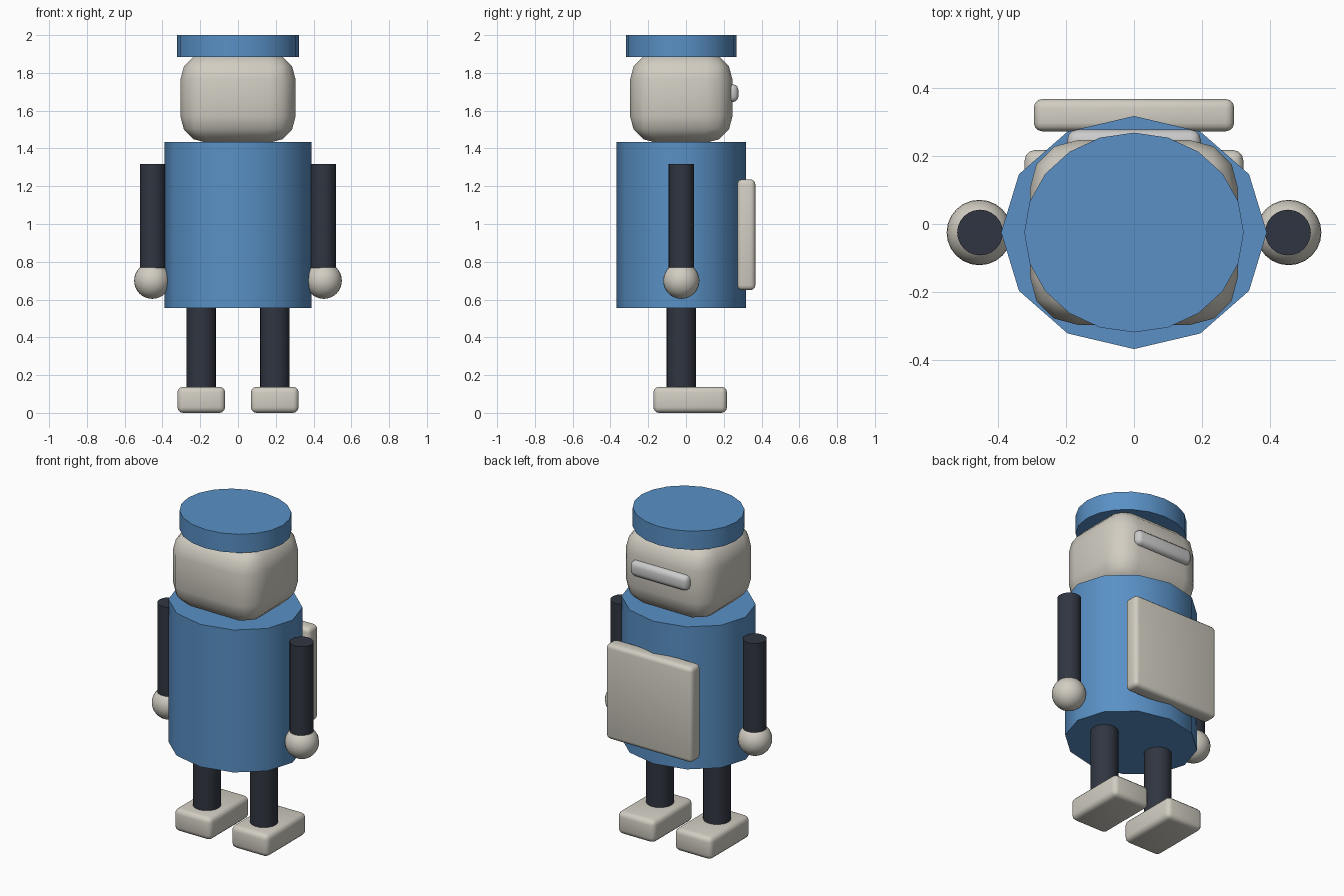
import bpy
from math import radians

if "Cube" in bpy.data.objects:
    bpy.data.objects.remove(bpy.data.objects["Cube"])

AXIS = -0.025  # body axis in y


def material(name, rgb):
    m = bpy.data.materials.new(name)
    m.diffuse_color = (*rgb, 1)
    m.use_nodes = True
    m.node_tree.nodes["Principled BSDF"].inputs["Base Color"].default_value = m.diffuse_color
    return m


BLUE = material("blue", (0.10, 0.28, 0.56))
CREAM = material("cream", (0.64, 0.61, 0.54))
DARK = material("dark", (0.03, 0.036, 0.052))


def finish(name, mat):
    ob = bpy.context.object
    ob.name = name
    if mat:
        ob.data.materials.append(mat)
    bpy.ops.object.shade_smooth_by_angle(angle=radians(40))
    return ob


def cylinder(name, mat, x, rx, ry, z0, z1, sides):
    bpy.ops.mesh.primitive_cylinder_add(vertices=sides, radius=1, depth=1,
                                        location=(x, AXIS, (z0 + z1) / 2))
    bpy.context.object.scale = (rx, ry, z1 - z0)
    bpy.ops.object.transform_apply(location=False, rotation=False)
    return finish(name, mat)


def box(name, mat, lo, hi, bevel, segments=3):
    centre = [(a + b) / 2 for a, b in zip(lo, hi)]
    bpy.ops.mesh.primitive_cube_add(size=1, location=centre)
    bpy.context.object.scale = [b - a for a, b in zip(lo, hi)]
    bpy.ops.object.transform_apply(location=False, rotation=False)
    ob = bpy.context.object
    mod = ob.modifiers.new("bevel", 'BEVEL')
    mod.width, mod.segments = bevel, segments
    bpy.ops.object.modifier_apply(modifier=mod.name)
    return finish(name, mat)


# Body, head, cap
cylinder("torso", BLUE, 0, 0.39, 0.342, 0.555, 1.434, 12)
box("head", CREAM, (-0.305, -0.296, 1.43), (0.305, 0.246, 1.905), 0.14)
cylinder("cap", BLUE, 0, 0.322, 0.293, 1.885, 2.0, 20)

# Rear details
box("rear_bar", None, (-0.196, 0.2, 1.645), (0.196, 0.277, 1.74), 0.03)
box("backpack", CREAM, (-0.294, 0.272, 0.65), (0.294, 0.367, 1.236), 0.025)

# Limbs
for side, s in (("left", -1), ("right", 1)):
    cylinder(side + "_arm", DARK, s * 0.452, 0.067, 0.067, 0.70, 1.318, 24)
    bpy.ops.mesh.primitive_uv_sphere_add(segments=24, ring_count=16, radius=0.096,
                                         location=(s * 0.454, AXIS, 0.70))
    finish(side + "_hand", CREAM)
    cylinder(side + "_leg", DARK, s * 0.195, 0.078, 0.078, 0.1, 0.6, 24)
    xs = sorted((s * 0.068, s * 0.321))
    box(side + "_foot", CREAM, (xs[0], -0.173, 0), (xs[1], 0.217, 0.138), 0.03)
